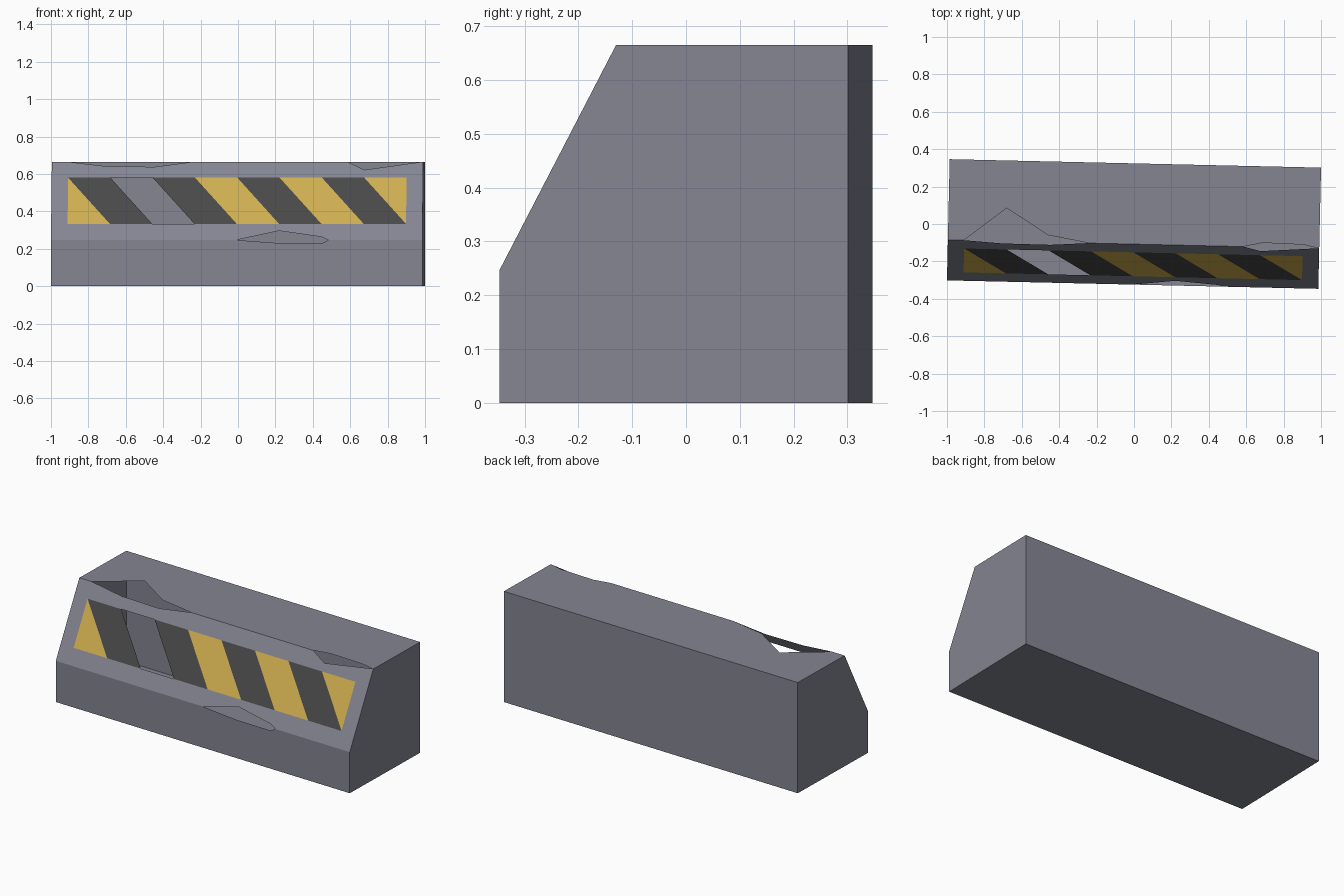
import bpy, bmesh, math
from mathutils import Vector

cube = bpy.data.objects.get("Cube")
if cube:
    bpy.data.objects.remove(cube, do_unlink=True)

# Overall sizes
HALF_X, HALF_Y, TOP, KNEE = 0.993, 0.324, 0.665, 0.247
CREST_Y = -0.1075                      # front edge of the top face
PANEL_X, PANEL_LOW, PANEL_HIGH = 0.905, 0.333, 0.58
TURN = math.radians(-1.3)              # the barrier stands slightly askew


def material(name, colour):
    mat = bpy.data.materials.new(name)
    mat.use_nodes = True
    mat.diffuse_color = (*colour, 1)
    mat.node_tree.nodes["Principled BSDF"].inputs["Base Color"].default_value = (*colour, 1)
    return mat


concrete = material("concrete grey", (0.23, 0.235, 0.285))
yellow = material("warning yellow", (0.62, 0.42, 0.08))
black = material("stripe black", (0.065, 0.065, 0.065))


def slope(x, z):
    """Point on the sloping front face."""
    t = (z - KNEE) / (TOP - KNEE)
    return (x, -HALF_Y + t * (CREST_Y + HALF_Y), z)


def add_face(bm, points, mat=0):
    """Add a polygon whose normal points away from the middle of the barrier."""
    face = bm.faces.new([bm.verts.new(p) for p in points])
    face.normal_update()
    if face.normal.dot(face.calc_center_median() - Vector((0, 0, 0.3))) < 0:
        face.normal_flip()
    face.material_index = mat


def make_object(name, bm, mats):
    bmesh.ops.remove_doubles(bm, verts=bm.verts, dist=0.0005)
    mesh = bpy.data.meshes.new(name)
    bm.to_mesh(mesh)
    bm.free()
    for mat in mats:
        mesh.materials.append(mat)
    obj = bpy.data.objects.new(name, mesh)
    obj.rotation_euler.z = TURN
    bpy.context.collection.objects.link(obj)
    return obj


# Broken edges: each chip is an opening outlined on the two faces it touches
crest_on_top = [(-0.908, CREST_Y), (-0.682, 0.07), (-0.459, -0.07), (-0.238, CREST_Y),
                (0.587, CREST_Y), (0.69, -0.085), (0.91, -0.09), (0.987, CREST_Y)]
crest_on_slope = [(-0.908, TOP), (-0.7, 0.641), (-0.444, 0.638), (-0.238, TOP),
                  (0.587, TOP), (0.68, 0.622), (0.987, TOP)]
knee_on_slope = [(-0.001, KNEE), (0.227, 0.296), (0.457, 0.263), (0.49, KNEE)]
knee_on_front = [(-0.001, KNEE), (0.227, 0.23), (0.457, 0.229), (0.49, KNEE)]

# Hollow concrete shell
bm = bmesh.new()
add_face(bm, [(-HALF_X, CREST_Y, TOP)] + [(x, y, TOP) for x, y in crest_on_top]
         + [(HALF_X, CREST_Y, TOP), (HALF_X, HALF_Y, TOP), (-HALF_X, HALF_Y, TOP)])
add_face(bm, [(-HALF_X, -HALF_Y, KNEE)] + [(x, -HALF_Y, z) for x, z in knee_on_front]
         + [(HALF_X, -HALF_Y, KNEE), (HALF_X, -HALF_Y, 0), (-HALF_X, -HALF_Y, 0)])
add_face(bm, [(sx * HALF_X, HALF_Y, z) for sx, z in ((-1, 0), (1, 0), (1, TOP), (-1, TOP))])
add_face(bm, [(sx * HALF_X, sy * HALF_Y, 0) for sx, sy in ((-1, -1), (1, -1), (1, 1), (-1, 1))])

# Slope frame above and below the striped panel
for edge, chips, panel_z in ((TOP, crest_on_slope, PANEL_HIGH), (KNEE, knee_on_slope, PANEL_LOW)):
    outline = [(-HALF_X, edge)] + chips + [(HALF_X, edge), (HALF_X, panel_z), (PANEL_X, panel_z),
                                           (-PANEL_X, panel_z), (-HALF_X, panel_z)]
    add_face(bm, [slope(x, z) for x, z in outline])

# Ends, and the slope frame beside the panel
for side in (-1, 1):
    x, px = side * HALF_X, side * PANEL_X
    add_face(bm, [(x, HALF_Y, 0), (x, -HALF_Y, 0)]
             + [slope(x, z) for z in (KNEE, PANEL_LOW, PANEL_HIGH, TOP)] + [(x, HALF_Y, TOP)])
    add_face(bm, [slope(x, PANEL_LOW), slope(px, PANEL_LOW), slope(px, PANEL_HIGH), slope(x, PANEL_HIGH)])
make_object("barrier_shell", bm, [concrete])

# Slanted warning stripes, yellow and black in turn, with one yellow stripe missing
bm = bmesh.new()
STRIPES, MISSING = 8, 2
step = 2 * PANEL_X / STRIPES
for i in range(STRIPES + 1):
    if i == MISSING:
        continue
    low, high = -PANEL_X + i * step, -PANEL_X + (i - 1) * step
    points = []
    if i > 0:
        points.append(slope(high, PANEL_HIGH))
    points.append(slope(low, PANEL_LOW))
    if i < STRIPES:
        points.append(slope(low + step, PANEL_LOW))
    points.append(slope(high + step, PANEL_HIGH))
    add_face(bm, points, i % 2)
make_object("warning_stripes", bm, [yellow, black])
